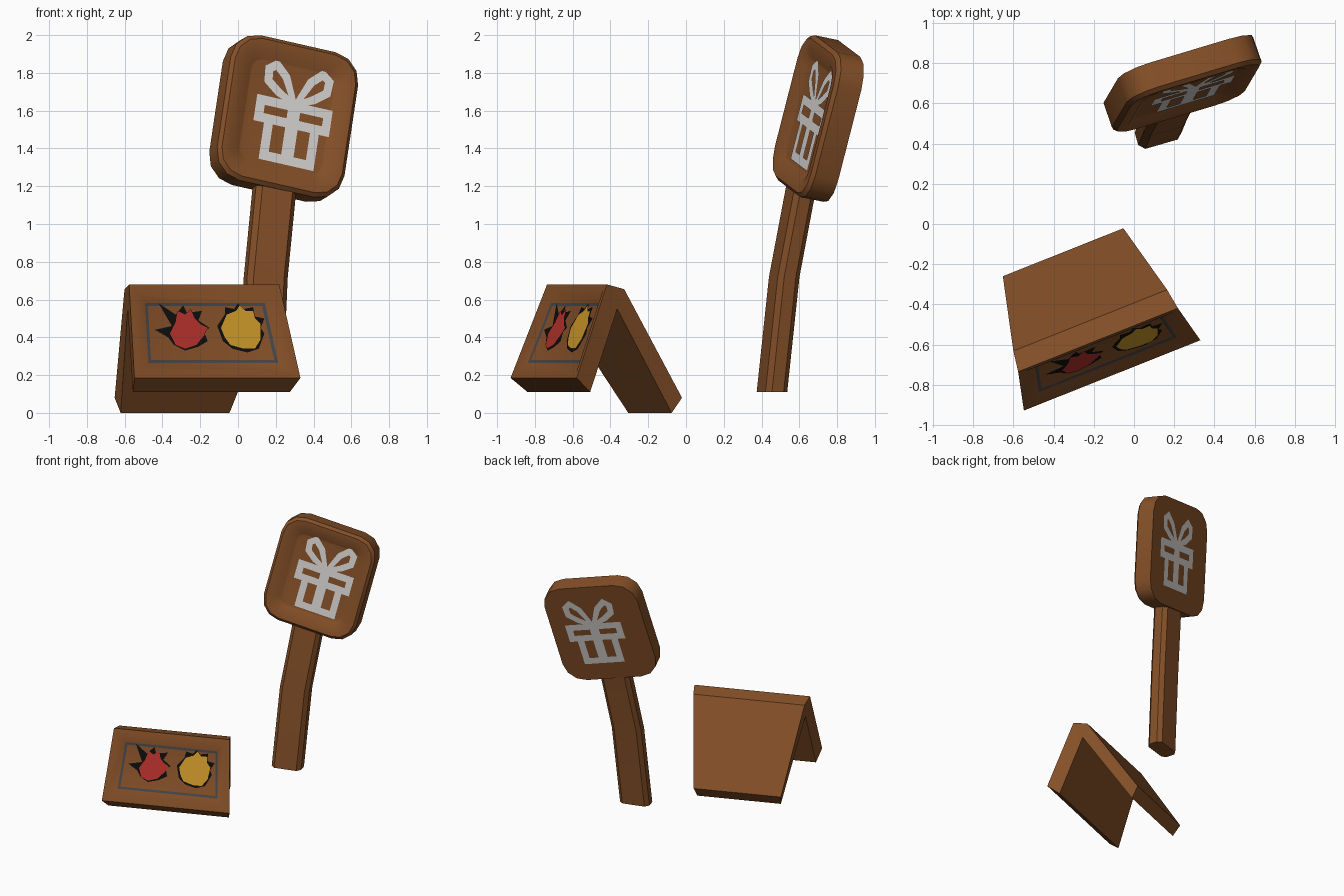
import bpy, bmesh, math
from mathutils import Vector

if "Cube" in bpy.data.objects:
    bpy.data.objects.remove(bpy.data.objects["Cube"])


def material(name, rgb):
    m = bpy.data.materials.new(name)
    m.diffuse_color = (*rgb, 1)
    m.use_nodes = True
    m.node_tree.nodes["Principled BSDF"].inputs["Base Color"].default_value = m.diffuse_color
    return m


WOOD = material("brown wood", (0.235, 0.080, 0.021))
SLATE = material("slate trim", (0.06, 0.062, 0.07))
WHITE = material("pale icon", (0.68, 0.66, 0.64))
RED = material("red", (0.45, 0.03, 0.024))
GOLD = material("gold", (0.60, 0.31, 0.022))
BLACK = material("black", (0.004, 0.004, 0.004))


def make(name, bm, mats, facing=None, smooth=True):
    """Turn a bmesh into an object; plates are turned to face a direction."""
    bm.normal_update()
    if facing is None:
        bmesh.ops.recalc_face_normals(bm, faces=bm.faces)
    else:
        for f in bm.faces:
            if f.normal.dot(facing) < 0:
                f.normal_flip()
    me = bpy.data.meshes.new(name)
    bm.to_mesh(me)
    bm.free()
    for m in mats:
        me.materials.append(m)
    ob = bpy.data.objects.new(name, me)
    bpy.context.collection.objects.link(ob)
    if smooth:
        bpy.ops.object.select_all(action='DESELECT')
        ob.select_set(True)
        bpy.context.view_layer.objects.active = ob
        bpy.ops.object.shade_smooth_by_angle(angle=math.radians(35))
    return ob


def bridge(bm, a, b, mat=0):
    for i in range(len(a)):
        j = (i + 1) % len(a)
        bm.faces.new((a[i], a[j], b[j], b[i])).material_index = mat


# ---------- folding floor board ----------
C, S = 0.929, 0.370                      # yaw of the board


def board(u, v, z):
    return Vector((C * u - S * v, S * u + C * v, z))


MID = -0.38                              # centre of the board across its width
# depth, height, half width around the inverted V section
section = [(-.47, .68, .428), (-.66, .185, .473), (-.573, .11, .447), (-.404, .551, .41),
           (-.054, 0, .31), (0, .08, .323), (-.365, .655, .412)]
bm = bmesh.new()
L = [bm.verts.new(board(MID - h, v, z)) for v, z, h in section]
R = [bm.verts.new(board(MID + h, v, z)) for v, z, h in section]
for i in range(1, 7):
    j = (i + 1) % 7
    bm.faces.new((L[i], L[j], R[j], R[i]))
for side in (L, R):
    bm.faces.new([side[k] for k in (0, 1, 2, 3)])
    bm.faces.new([side[k] for k in (0, 3, 4, 5, 6)])


# framed recess on the front leaf
def leaf_point(t, side, inset, depth):
    return board(MID + side * (.428 + .045 * t - inset),
                 -.47 - .19 * t + .934 * depth, .68 - .495 * t - .358 * depth)


prev = [L[0], R[0], R[1], L[1]]
for inset, depth, mat in ((.03, 0, 0), (.095, .025, 0), (.112, .03, 1)):
    k = inset / .53
    ring = [bm.verts.new(leaf_point(t, s, inset, depth))
            for t, s in ((k, -1), (k, 1), (1 - k, 1), (1 - k, -1))]
    bridge(bm, prev, ring, mat)
    prev = ring
bm.faces.new(prev)
make("folding_board", bm, [WOOD, SLATE])

# painted fruit on the recess, outlines given in hundredths as (x, z)
BOARD_N = board(0, -.934, 0) + Vector((0, 0, .358))


def board_plate(name, pts, mat, depth):
    bm = bmesh.new()
    vs = []
    for x, z in pts:
        x, z = x / 100, z / 100
        v = -.47 + .934 * depth - .19 * (.68 - .358 * depth - z) / .495
        vs.append(bm.verts.new(board((x + S * v) / C, v, z)))
    bm.faces.new(vs)
    make(name, bm, [mat], BOARD_N, False)


board_plate("red_fruit_outline",
            [(-44, 44), (-35, 46), (-42, 58), (-33, 52), (-29, 57), (-27, 53), (-19, 54),
             (-21, 49), (-15, 45), (-18, 43), (-16, 38), (-21, 35), (-28, 33), (-34, 36),
             (-37, 40)], BLACK, .026)
board_plate("red_fruit",
            [(-36, 42), (-33, 48), (-32, 54), (-28, 52), (-25, 55), (-23, 50), (-20, 47),
             (-16, 45), (-18, 41), (-22, 36), (-28, 34), (-33, 36)], RED, .022)
board_plate("gold_fruit_outline",
            [(-11, 46), (-7, 52), (-7, 56), (-2, 55), (0, 58), (3, 55), (8, 56), (9, 51),
             (14, 50), (12, 45), (14, 42), (11, 34), (5, 32), (-3, 34), (-8, 38)],
            BLACK, .026)
board_plate("gold_fruit",
            [(-9, 45), (-6, 52), (-1, 54), (1, 57), (4, 54), (8, 54), (9, 50), (12, 47),
             (12, 39), (9, 34), (3, 34), (-4, 36), (-7, 40)], GOLD, .022)

# ---------- tilted sign ----------
CEN = Vector((.245, .696, 1.56))
EU = Vector((.936, .281, -.2125)).normalized()
EV = Vector((.144, .245, .958)).normalized()
EN = EU.cross(EV).normalized()


def sign(u, v, n):
    return CEN + EU * u + EV * v + EN * n


def rounded(inset):
    """Rounded rectangle with three segments on each corner."""
    a, b, r = .36 - inset, .40 - inset, max(.15 - .75 * inset, .04)
    pts = []
    for q, (sx, sy) in enumerate(((1, 1), (-1, 1), (-1, -1), (1, -1))):
        for k in range(4):
            w = math.radians(90 * q + 30 * k)
            pts.append((sx * (a - r) + r * math.cos(w), sy * (b - r) + r * math.sin(w)))
    return pts


bm = bmesh.new()
prev = None
for inset, n in ((0, -.075), (0, .055), (.02, .075), (.08, .07), (.12, .045), (.13, .043)):
    ring = [bm.verts.new(sign(u, v, n)) for u, v in rounded(inset)]
    if prev:
        bridge(bm, prev, ring)
    else:
        bm.faces.new(ring)
    prev = ring
bm.faces.new(prev)
make("sign_panel", bm, [WOOD])


# gift icon, drawn with closed strokes of constant width
def stroke(bm, pts, width, n):
    inner, outer = [], []
    for i, p in enumerate(pts):
        p = Vector(p)
        d0 = (p - Vector(pts[i - 1])).normalized()
        d1 = (Vector(pts[(i + 1) % len(pts)]) - p).normalized()
        m = Vector((-d0.y - d1.y, d0.x + d1.x)).normalized()
        m *= width / 2 / max(.5, m.dot(Vector((-d0.y, d0.x))))
        inner.append(bm.verts.new(sign(*(p + m), n)))
        outer.append(bm.verts.new(sign(*(p - m), n)))
    bridge(bm, outer, inner)


def rect(u0, v0, u1, v1):
    return [(u0, v0), (u1, v0), (u1, v1), (u0, v1)]


def gift(name, n, facing):
    bm = bmesh.new()
    m = .033
    stroke(bm, rect(m - .19, -.035, m + .19, .06), .05, n)            # lid
    stroke(bm, rect(m - .13, -.235, m + .13, -.035), .05, n)          # box
    bm.faces.new([bm.verts.new(sign(u, v, n))                         # ribbon
                  for u, v in rect(m - .035, -.24, m + .035, .09)])
    for s in (-1, 1):                                                 # bow loops
        loop = [(.01, .08), (.10, .12), (.165, .17), (.17, .235), (.13, .265), (.07, .21)]
        stroke(bm, [(m + s * u, v) for u, v in loop][::s], .045, n)
    make(name, bm, [WHITE], facing, False)


gift("gift_icon_front", .048, EN)
gift("gift_icon_back", -.079, -EN)

# ---------- bent post ----------
W, D, CH, YAW = .112, .06, .028, math.radians(16)
half = [(W, D - CH), (W - CH, D), (CH - W, D), (-W, D - CH)]
outline = half + [(-x, -y) for x, y in half]
bm = bmesh.new()
prev = None
for cx, cy, cz in ((.12, .455, .11), (.147, .52, .72), (.20, .622, 1.26)):
    ring = [bm.verts.new((cx + x * math.cos(YAW) - y * math.sin(YAW),
                          cy + x * math.sin(YAW) + y * math.cos(YAW), cz))
            for x, y in outline]
    if prev:
        bridge(bm, prev, ring)
    else:
        bm.faces.new(ring)
    prev = ring
bm.faces.new(prev)
make("sign_post", bm, [WOOD])
